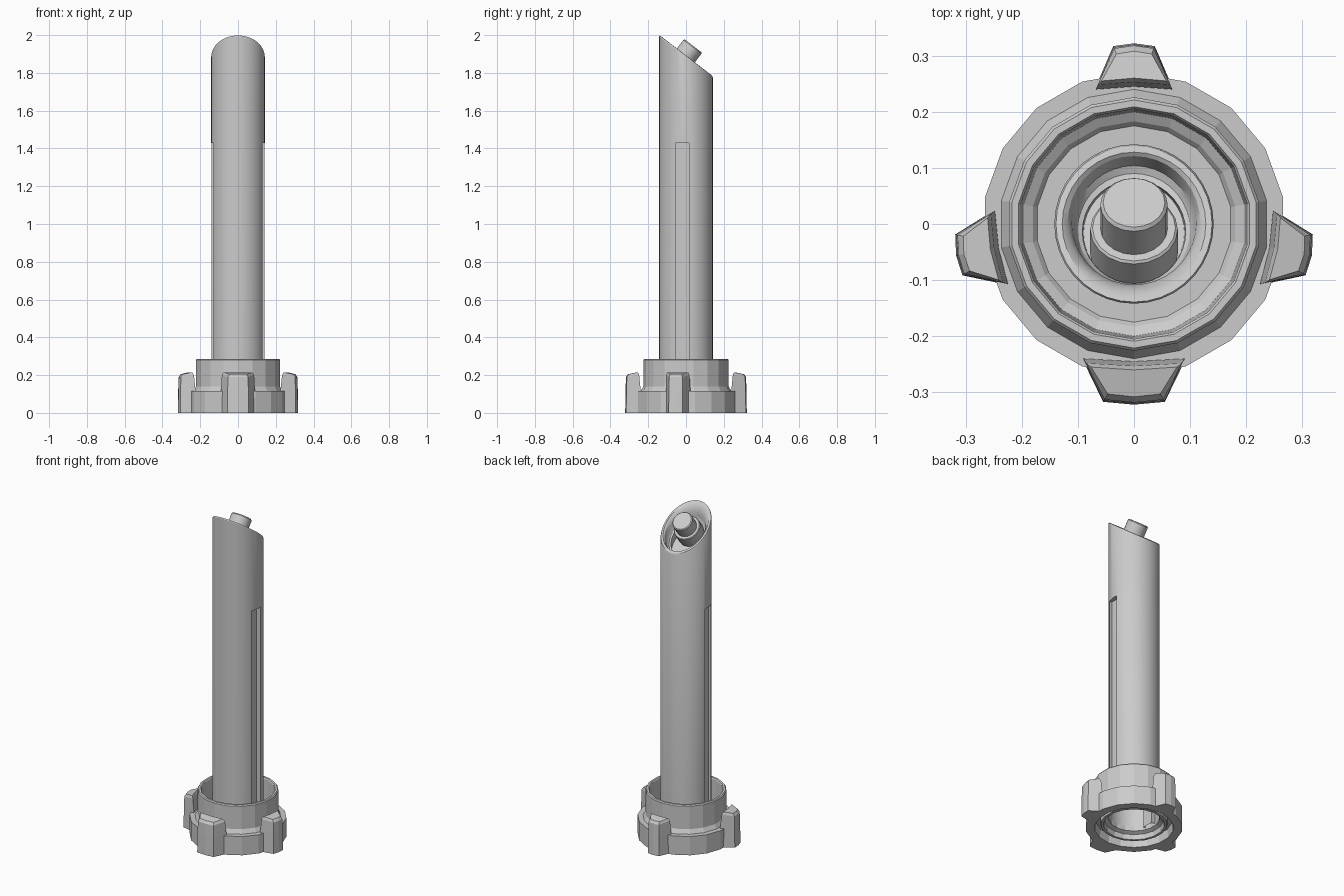
import bpy, bmesh
from math import sin, cos, tau, radians
from mathutils import Vector

if "Cube" in bpy.data.objects:
    bpy.data.objects.remove(bpy.data.objects["Cube"])


def make(name, bm, smooth=False):
    bmesh.ops.recalc_face_normals(bm, faces=bm.faces)
    me = bpy.data.meshes.new(name)
    bm.to_mesh(me)
    bm.free()
    ob = bpy.data.objects.new(name, me)
    bpy.context.collection.objects.link(ob)
    bpy.ops.object.select_all(action='DESELECT')
    ob.select_set(True)
    bpy.context.view_layer.objects.active = ob
    if smooth:
        bpy.ops.object.shade_smooth_by_angle(angle=radians(30))
    return ob


def loft(rings, closed=False, caps=True):
    """Skin a list of point rings; closed joins last to first."""
    bm = bmesh.new()
    vs = [[bm.verts.new(p) for p in r] for r in rings]
    n = len(vs[0])
    pairs = list(zip(vs, vs[1:])) + ([(vs[-1], vs[0])] if closed else [])
    for a, b in pairs:
        for i in range(n):
            j = (i + 1) % n
            bm.faces.new((a[i], a[j], b[j], b[i]))
    if caps and not closed:
        bm.faces.new(vs[0])
        bm.faces.new(vs[-1])
    return bm


def circle(r, z, n, slope=0.0, dy=0.0):
    pts = []
    for i in range(n):
        a = tau * (i / n + 0.25)
        y = r * sin(a) + dy
        pts.append((r * cos(a), y, z - slope * y))
    return pts


# Stepped 18-sided collar, open through the middle
profile = [(.27, 0), (.27, .115), (.24, .115), (.226, .14), (.226, .28), (.221, .286),
           (.209, .286), (.205, .28), (.2, .11), (.183, .1), (.175, .09), (.142, .09),
           (.142, .06), (.165, .05), (.17, .02), (.185, .02), (.19, .05),
           (.213, .05), (.22, 0)]
make("base_collar", loft([circle(r, z, 18) for r, z in profile], closed=True))


# Tapered grip lugs around the collar
def lug(name, angle, tip, root):
    d = Vector((cos(radians(angle)), sin(radians(angle)), 0))
    t = Vector((-d.y, d.x, 0))

    def section(k, inner, outer, z_in, z_out):
        shape = [(-root * k, inner, z_in), (-tip * k, outer - .005, z_out), (0, outer, z_out),
                 (tip * k, outer - .005, z_out), (root * k, inner, z_in), (0, inner + .005, z_in)]
        return [d * r + t * s + Vector((0, 0, z)) for s, r, z in shape]
    make(name, loft([section(1, .245, .322, 0, 0), section(1, .24, .32, .12, .12),
                     section(.95, .248, .318, .2, .19), section(.85, .255, .308, .215, .205)]))


lug("front_lug", -90, .055, .09)
lug("back_lug", 90, .037, .068)
lug("right_lug", -10, .037, .066)
lug("left_lug", 190, .037, .066)

# Long tube with slanted, recessed end
S, N, Z = .77, 36, 1.89
rings = [circle(.142, .07, N)]
for r, dz, dy in [(.142, -.006, 0), (.139, .001, 0), (.128, .002, 0), (.118, -.008, .003),
                  (.111, -.03, .003), (.107, -.06, -.003), (.1, -.075, -.01),
                  (.092, -.08, -.014), (.09, -.13, -.016)]:
    rings.append(circle(r, Z + dz, N, S, dy))
tube = make("tube", loft(rings))

# Side grooves cut into the tube
for side in (-1, 1):
    bm = bmesh.new()
    bmesh.ops.create_cube(bm, size=1)
    for v in bm.verts:
        v.co = Vector((v.co.x * .1 + side * .165, v.co.y * .07 - .02, v.co.z * 1.43 + .715))
    cutter = make("groove_cutter", bm)
    cutter.hide_render = True
    mod = tube.modifiers.new("groove", 'BOOLEAN')
    mod.operation, mod.solver, mod.object = 'DIFFERENCE', 'EXACT', cutter
    bpy.context.view_layer.objects.active = tube
    bpy.ops.object.modifier_apply(modifier=mod.name)
    bpy.data.objects.remove(cutter, do_unlink=True)

# Open the tube's lower end
bm = bmesh.new()
bm.from_mesh(tube.data)
low = [f for f in bm.faces if all(v.co.z < .071 for v in f.verts)]
bmesh.ops.delete(bm, geom=low, context='FACES')
bm.to_mesh(tube.data)
bm.free()
bpy.ops.object.select_all(action='DESELECT')
tube.select_set(True)
bpy.context.view_layer.objects.active = tube
bpy.ops.object.shade_smooth_by_angle(angle=radians(30))

# Stepped nozzle standing square to the slanted end
axis = Vector((0, S, 1)).normalized()
turn = Vector((0, 0, 1)).rotation_difference(axis)
end = Vector((0, .038, 1.943))
steps = [(.078, -.15), (.078, -.078), (.074, -.074), (.06, -.074), (.06, -.006), (.055, 0)]
make("nozzle", loft([[turn @ Vector(p) + end for p in circle(r, h, 20)] for r, h in steps]), True)
